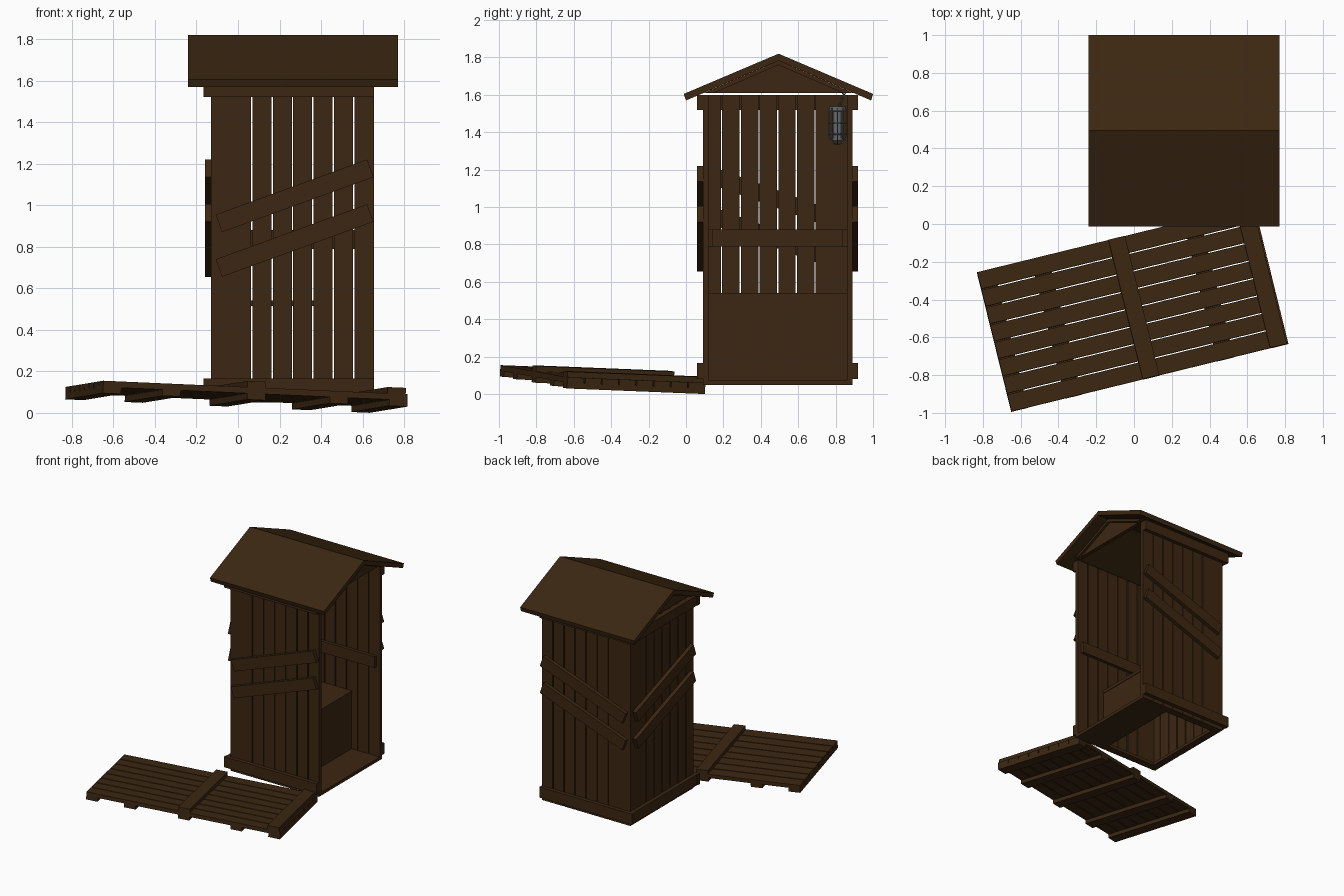
import bpy, bmesh, math
from mathutils import Matrix, Vector

if "Cube" in bpy.data.objects:
    bpy.data.objects.remove(bpy.data.objects["Cube"])


def material(name, rgb):
    m = bpy.data.materials.new(name)
    m.diffuse_color = (*rgb, 1)
    m.use_nodes = True
    m.node_tree.nodes["Principled BSDF"].inputs["Base Color"].default_value = m.diffuse_color
    return m


WOOD = material("dark wood", (0.045, 0.020, 0.006))
METAL = material("grey metal", (0.13, 0.145, 0.155))


def finish(name, bm, mat=WOOD):
    bmesh.ops.recalc_face_normals(bm, faces=bm.faces)
    me = bpy.data.meshes.new(name)
    bm.to_mesh(me)
    bm.free()
    me.materials.append(mat)
    ob = bpy.data.objects.new(name, me)
    bpy.context.collection.objects.link(ob)
    return ob


def boxes(name, items, matrix=Matrix()):
    """Each item is (x0, x1, y0, y1, z0, z1)."""
    bm = bmesh.new()
    for x0, x1, y0, y1, z0, z1 in items:
        m = Matrix.Translation(((x0 + x1) / 2, (y0 + y1) / 2, (z0 + z1) / 2))
        m = m @ Matrix.Diagonal((x1 - x0, y1 - y0, z1 - z0, 1))
        bmesh.ops.create_cube(bm, size=1, matrix=matrix @ m)
    return finish(name, bm)


def extrude_x(name, profile, x0, x1):
    """Prism along x from a (y, z) profile."""
    bm = bmesh.new()
    f = bm.faces.new([bm.verts.new((x0, y, z)) for y, z in profile])
    r = bmesh.ops.extrude_face_region(bm, geom=[f])
    vs = [v for v in r["geom"] if isinstance(v, bmesh.types.BMVert)]
    bmesh.ops.translate(bm, verts=vs, vec=(x1 - x0, 0, 0))
    return finish(name, bm)


def frame(origin, u, v):
    """Matrix whose x axis is u and y axis is near v."""
    u = Vector(u).normalized()
    w = u.cross(Vector(v)).normalized()
    v = w.cross(u)
    m = Matrix((u, v, w)).transposed().to_4x4()
    m.translation = origin
    return m


def slats(length0, length1, total, thick0, thick1, n=8, gap=0.007, solid_first=False):
    """Boards along local y, side by side in local x."""
    p = total / n
    return [(i * p + (0 if i == 0 or (solid_first and i == 1) else gap / 2),
             (i + 1) * p - (0 if i == n - 1 or (solid_first and i == 0) else gap / 2),
             length0, length1, thick0, thick1) for i in range(n)]


X0, X1, Y0, Y1 = -0.13, 0.655, 0.09, 0.89
Z0, Z1 = 0.05, 1.60
UP = (0, 0, 1)

# Three plank walls: local x along the wall, local y up, local z outwards
walls = {
    "front": (frame((X0, Y0, 0), (1, 0, 0), UP), X1 - X0, False),
    "back": (frame((X1, Y1, 0), (-1, 0, 0), UP), X1 - X0, True),
    "left": (frame((X0, Y1, 0), (0, -1, 0), UP), Y1 - Y0, False),
}
for name, (m, w, mirrored) in walls.items():
    bs = slats(Z0, Z1, w, -0.03, 0, solid_first=True)
    if mirrored:
        bs = [(w - b[1], w - b[0], *b[2:]) for b in bs]
    boxes(name + "_wall_planks", bs, m)
    # horizontal rails outside, middle rail inside
    a = -0.035 if name == "front" else 0
    b = w + 0.035 if name == "back" else w
    boxes(name + "_wall_rails", [(a, b, 0.08, 0.165, 0, 0.03),
                                 (a, b, 1.52, 1.60, 0, 0.03),
                                 (0.03, w - 0.03, 0.79, 0.88, -0.055, -0.03)], m)
    # two slanted braces
    s = -1 if mirrored else 1
    for i, z in enumerate((0.83, 1.045)):
        t = m @ Matrix.Translation((w / 2 + s * 0.01, z, 0.015))
        t = t @ Matrix.Rotation(s * math.radians(20), 4, "Z")
        boxes(f"{name}_brace_{i + 1}", [(-0.388, 0.388, -0.045, 0.045, -0.015, 0.015)], t)

# Floor strip, sills and hollow bench
boxes("floor", [(0.38, X1, 0.12, 0.86, 0.05, 0.075),
                (X0 + 0.03, 0.38, 0.12, 0.15, 0.05, 0.075),
                (X0 + 0.03, 0.38, 0.83, 0.86, 0.05, 0.075),
                (X0 + 0.03, X0 + 0.06, 0.15, 0.83, 0.05, 0.075)])
boxes("bench", [(0.38, 0.405, 0.12, 0.86, 0.07, 0.515),
                (X0 + 0.03, 0.41, 0.12, 0.86, 0.515, 0.54)])

# Gabled roof with gable panels and trim
extrude_x("roof", [(-0.012, 1.605), (0.495, 1.82), (1.0, 1.605),
                   (0.99, 1.57), (0.495, 1.783), (0.0, 1.57)], -0.24, 0.77)
for side, xa, xb, xc in (("left", X0, X0 + 0.03, X0 - 0.02), ("right", X1, X1 - 0.03, X1 + 0.02)):
    extrude_x(side + "_gable", [(0.10, 1.61), (0.89, 1.61), (0.495, 1.783)], xa, xb)
    extrude_x(side + "_gable_trim", [(0.095, 1.61), (0.495, 1.783), (0.895, 1.61),
                                     (0.84, 1.61), (0.495, 1.76), (0.15, 1.61)], xa, xc)

# Fallen door, slightly tilted
door = frame((-0.65, -0.995, 0.095), (1.47, 0.36, -0.065), (-0.18, 0.74, -0.03))
L, W = 1.51, 0.76
planks = [(b[2], b[3], b[0], b[1], b[4], b[5]) for b in slats(0, L, W, 0.03, 0.06)]
boxes("door_planks", planks, door)
boxes("door_battens_under", [(u - 0.045, u + 0.045, 0, W, 0, 0.03)
                             for u in (0.045, 0.34, 0.76, 1.17, 1.465)], door)
boxes("door_battens_top", [(u - 0.045, u + 0.045, 0, W, 0.06, 0.09)
                           for u in (0.76, 1.455)], door)

# Hanging lamp: body, caps, wire cage and chain
LX, LY = -0.035, 0.81
bm = bmesh.new()
for z, h, r in ((1.44, 0.14, 0.025), (1.525, 0.025, 0.042), (1.365, 0.02, 0.032)):
    bmesh.ops.create_cone(bm, cap_ends=True, segments=12, radius1=r, radius2=r, depth=h,
                          matrix=Matrix.Translation((LX, LY, z)))
finish("lamp_body", bm, METAL)


def wire(name, paths, r, closed=False):
    cu = bpy.data.curves.new(name, "CURVE")
    cu.dimensions = "3D"
    cu.bevel_depth = r
    cu.bevel_resolution = 1
    for pts in paths:
        sp = cu.splines.new("POLY")
        sp.points.add(len(pts) - 1)
        for p, q in zip(sp.points, pts):
            p.co = (*q, 1)
        sp.use_cyclic_u = closed
    cu.materials.append(METAL)
    ob = bpy.data.objects.new(name, cu)
    bpy.context.collection.objects.link(ob)


cage = []
for k in range(4):
    a = math.pi * k / 4
    prof = [(0.045, 1.53), (0.045, 1.38)]
    prof += [(0.045 * math.cos(t * math.pi / 6), 1.38 - 0.045 * math.sin(t * math.pi / 6)) for t in range(1, 6)]
    prof += [(-0.045, 1.38), (-0.045, 1.53)]
    cage.append([(LX + d * math.cos(a), LY + d * math.sin(a), z) for d, z in prof])
wire("lamp_cage", cage, 0.004)

rings = [[(LX + 0.046 * math.cos(t * math.pi / 8), LY + 0.046 * math.sin(t * math.pi / 8), z)
          for t in range(16)] for z in (1.39, 1.45)]
wire("lamp_rings", rings, 0.004, True)

links = []
for i in range(5):
    c = Vector((LX, LY + 0.012 + i * 0.006, 1.545 + i * 0.017))
    d = Vector((1, 0, 0)) if i % 2 else Vector((0, 1, -0.3))
    links.append([tuple(c + d * 0.008 * math.cos(t * math.pi / 4)
                        + Vector((0, 0.004, 0.013)) * math.sin(t * math.pi / 4)) for t in range(8)])
wire("lamp_chain", links, 0.003, True)
